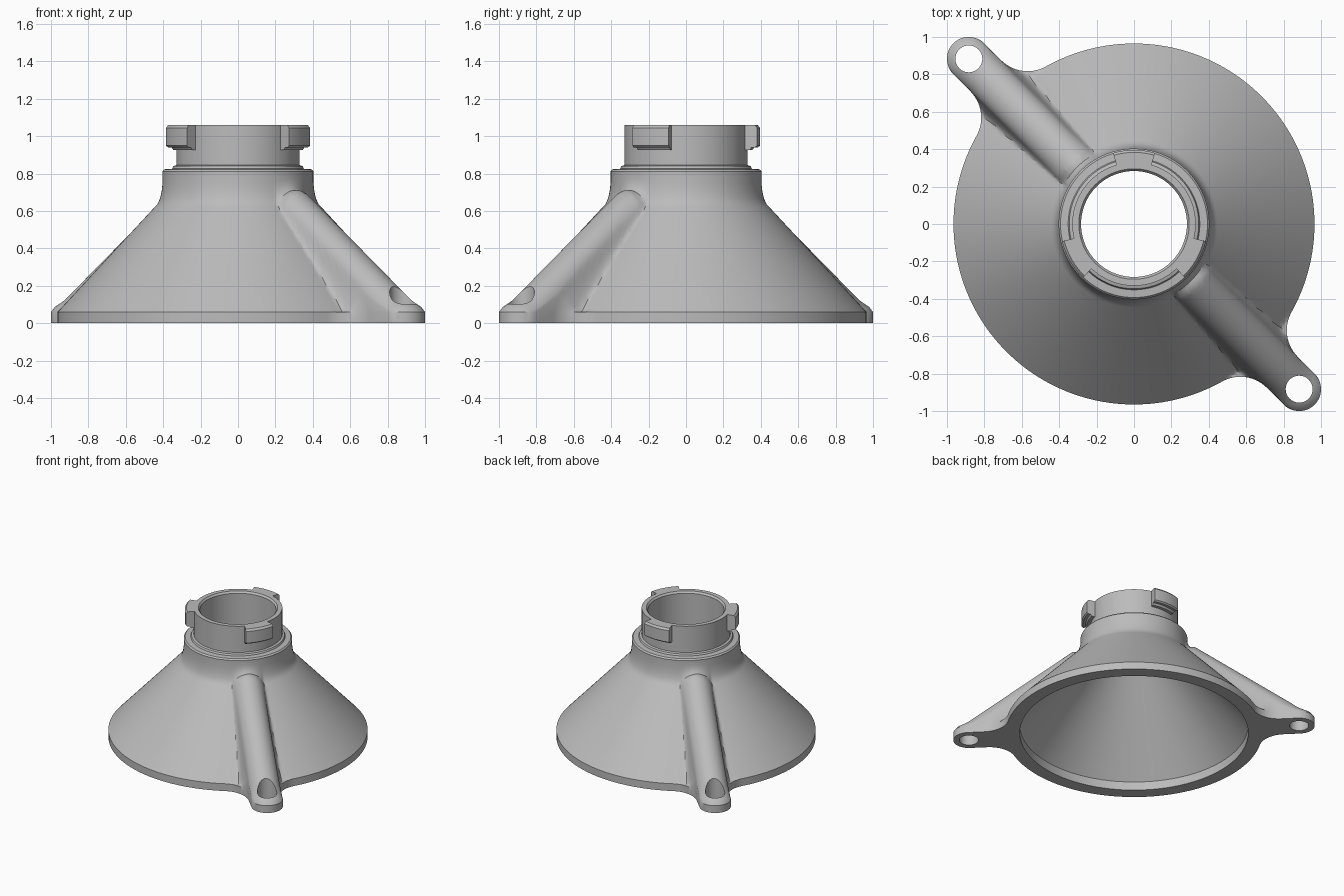
import bpy, bmesh
from math import sin, cos, pi, radians, hypot, atan2, sqrt, asin
from mathutils import Matrix

cube = bpy.data.objects.get("Cube")
if cube:
    bpy.data.objects.remove(cube, do_unlink=True)

gray = bpy.data.materials.new("light gray")
gray.use_nodes = True
gray.diffuse_color = (0.5, 0.5, 0.5, 1)
gray.node_tree.nodes["Principled BSDF"].inputs["Base Color"].default_value = gray.diffuse_color

RIM, EDGE = 0.965, 0.06            # flange radius and thickness
TIP, ARM = 0.883 * sqrt(2), 0.117  # arm end distance and half width
FILLET = 0.2
TURN = Matrix.Rotation(radians(-45), 4, 'Z')


def make_object(name, bm):
    bmesh.ops.recalc_face_normals(bm, faces=bm.faces)
    mesh = bpy.data.meshes.new(name)
    bm.to_mesh(mesh)
    bm.free()
    mesh.materials.append(gray)
    ob = bpy.data.objects.new(name, mesh)
    bpy.context.collection.objects.link(ob)
    return ob


def activate(ob):
    bpy.ops.object.select_all(action='DESELECT')
    ob.select_set(True)
    bpy.context.view_layer.objects.active = ob


def smooth(ob):
    activate(ob)
    bpy.ops.object.shade_smooth_by_angle(angle=radians(30))


def arc(cx, cy, r, a0, a1, n):
    return [(cx + r * cos(a0 + (a1 - a0) * i / n), cy + r * sin(a0 + (a1 - a0) * i / n))
            for i in range(n + 1)]


# Flange outline: two arms along the local x axis, filleted into a circle
def flange_outline():
    cy = ARM + FILLET
    cx = sqrt((RIM + FILLET) ** 2 - cy ** 2)
    bend = asin(cy / (RIM + FILLET))
    upper = arc(cx, cy, FILLET, 1.5 * pi, pi + bend, 14)
    lower = [(x, -y) for x, y in reversed(upper)]
    tip = arc(TIP, 0, ARM, -pi / 2, pi / 2, 24)
    rim = arc(0, 0, RIM, bend, pi - bend, 80)[1:-1]
    half = lower + tip + upper + rim
    return half + [(-x, -y) for x, y in half]


# Height of the cone blended with the rounded arm ridges
def height(x, y):
    cone = max(EDGE, EDGE + 1.08 * (RIM - hypot(x, y)))
    s, t = abs(x), abs(y)
    crest = min(EDGE + 0.72 * (TIP + ARM - s), 0.71)
    drop = 1.2 * (ARM - sqrt(max(ARM ** 2 - t ** 2, 0))) + 5 * max(t - ARM, 0)
    ridge = crest - drop
    k = 0.09
    h = max(k - abs(cone - ridge), 0) / k
    return max(cone, ridge) + h * h * k / 4


# Body: closed stack of rings from flange up the cone, over the collar and down the bore
outline = flange_outline()
angles = [atan2(y, x) for x, y in outline]
rings = [[(x, y, 0) for x, y in outline], [(x, y, EDGE) for x, y in outline]]
ROWS, NECK = 36, 0.43
for i in range(1, ROWS + 1):
    u = i / ROWS
    ring = []
    for (x, y), a in zip(outline, angles):
        px = x + (NECK * cos(a) - x) * u
        py = y + (NECK * sin(a) - y) * u
        ring.append((px, py, height(px, py)))
    rings.append(ring)
top = rings[-1]
for r, f in ((0.417, 0.18), (0.408, 0.42), (0.403, 0.7)):
    rings.append([(r * cos(a), r * sin(a), p[2] + (0.8 - p[2]) * f) for a, p in zip(angles, top)])
profile = [(0.403, 0.812), (0.393, 0.823), (0.352, 0.826), (0.346, 0.84), (0.33, 0.845),
           (0.33, 1.06), (0.295, 1.06), (0.283, 1.045), (0.283, 0.72), (0.86, 0.07), (0.86, 0)]
for r, z in profile:
    rings.append([(r * cos(a), r * sin(a), z) for a in angles])

bm = bmesh.new()
verts = [[bm.verts.new(p) for p in ring] for ring in rings]
n = len(outline)
for k, ring in enumerate(verts):
    nxt = verts[(k + 1) % len(verts)]
    for i in range(n):
        j = (i + 1) % n
        bm.faces.new((ring[i], ring[j], nxt[j], nxt[i]))
bm.transform(TURN)
body = make_object("funnel_body", bm)

# Screw holes through the arm ends
bm = bmesh.new()
for side in (-1, 1):
    bmesh.ops.create_cone(bm, cap_ends=True, segments=48, radius1=0.072, radius2=0.072, depth=1,
                          matrix=TURN @ Matrix.Translation((side * TIP, 0, 0.1)))
cutter = make_object("hole_cutter", bm)
cutter.hide_render = True
mod = body.modifiers.new("holes", 'BOOLEAN')
mod.object = cutter
mod.operation = 'DIFFERENCE'
mod.solver = 'EXACT'
activate(body)
bpy.ops.object.modifier_apply(modifier=mod.name)
bpy.data.objects.remove(cutter, do_unlink=True)
smooth(body)

# Three bayonet lugs around the collar
lug = [(0.31, 1.06), (0.383, 1.06), (0.396, 1.045), (0.396, 0.95), (0.385, 0.94),
       (0.365, 0.94), (0.355, 0.925), (0.31, 0.925)]
for name, middle in (("back_lug", 90), ("right_lug", 210), ("left_lug", 330)):
    bm = bmesh.new()
    sections = []
    for i in range(17):
        a = radians(middle - 16.5 + 33 * i / 16)
        sections.append([bm.verts.new((r * cos(a), r * sin(a), z)) for r, z in lug])
    for p, q in zip(sections, sections[1:]):
        for i in range(len(lug)):
            j = (i + 1) % len(lug)
            bm.faces.new((p[i], p[j], q[j], q[i]))
    bm.faces.new(sections[0])
    bm.faces.new(sections[-1])
    smooth(make_object(name, bm))
